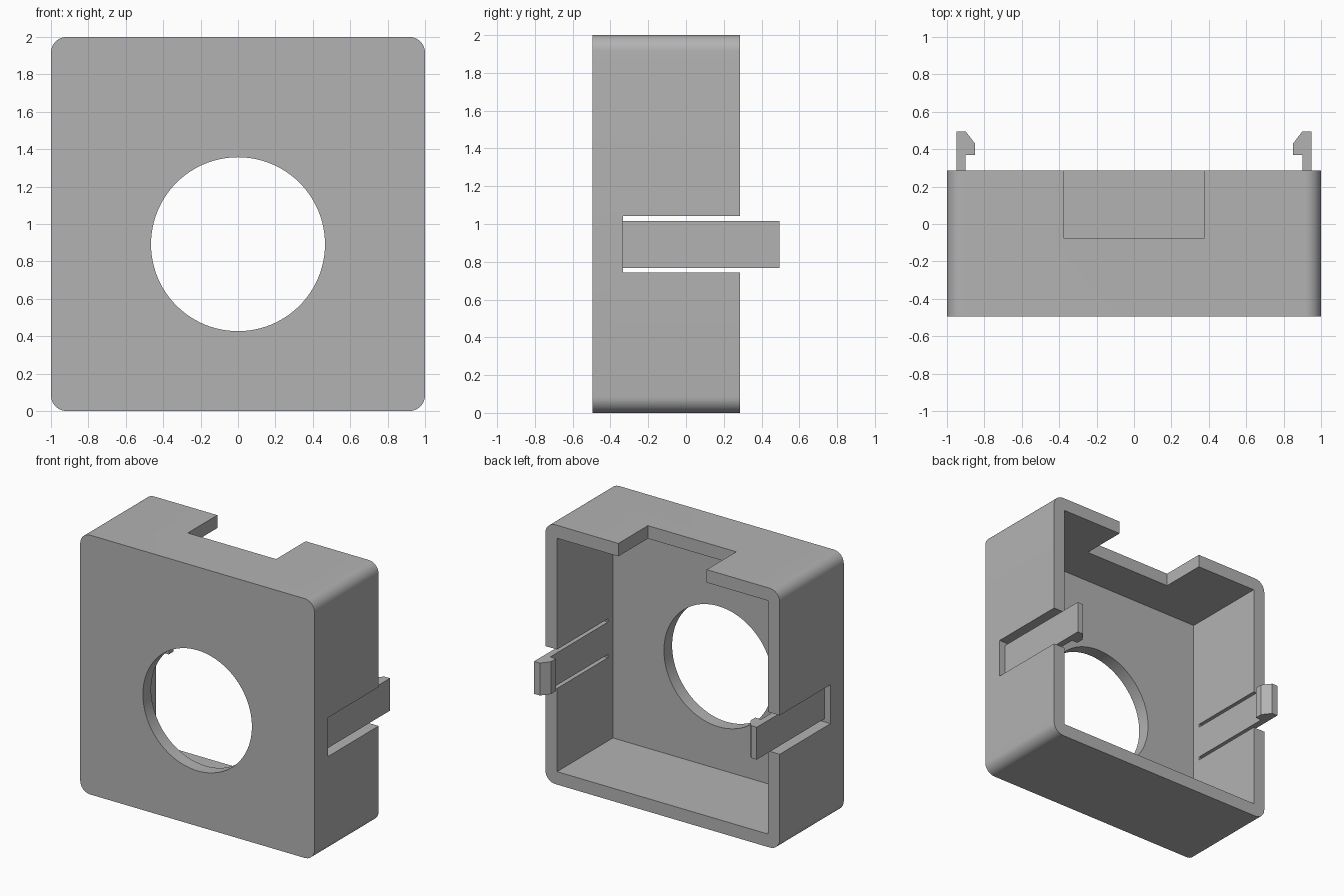
import bpy, bmesh, math

cube = bpy.data.objects.get("Cube")
if cube:
    bpy.data.objects.remove(cube, do_unlink=True)

# Main dimensions
FRONT, BACK, TIP = -0.495, 0.286, 0.495
WALL, RADIUS = 0.1, 0.085
SLOT_Y, SLOT_Z = -0.333, 0.892
HOLE_R = 0.465

grey = bpy.data.materials.new("plain grey")
grey.use_nodes = True
colour = (0.45, 0.45, 0.45, 1)
grey.diffuse_color = colour
grey.node_tree.nodes["Principled BSDF"].inputs["Base Color"].default_value = colour


def prism(name, outline, direction):
    """Extrude a closed outline of 3D points along a direction."""
    bm = bmesh.new()
    face = bm.faces.new([bm.verts.new(p) for p in outline])
    top = bmesh.ops.extrude_face_region(bm, geom=[face])["geom"]
    moved = [v for v in top if isinstance(v, bmesh.types.BMVert)]
    bmesh.ops.translate(bm, verts=moved, vec=direction)
    bmesh.ops.recalc_face_normals(bm, faces=bm.faces)
    mesh = bpy.data.meshes.new(name)
    bm.to_mesh(mesh)
    bm.free()
    mesh.materials.append(grey)
    obj = bpy.data.objects.new(name, mesh)
    bpy.context.collection.objects.link(obj)
    return obj


def box(name, x0, x1, y0, y1, z0, z1):
    outline = [(x0, y0, z0), (x1, y0, z0), (x1, y0, z1), (x0, y0, z1)]
    return prism(name, outline, (0, y1 - y0, 0))


def arc(cx, cz, r, start, sweep, steps, y):
    angles = [start + sweep * i / steps for i in range(steps + 1)]
    return [(cx + r * math.cos(a), y, cz + r * math.sin(a)) for a in angles]


def activate(obj):
    bpy.ops.object.select_all(action="DESELECT")
    obj.select_set(True)
    bpy.context.view_layer.objects.active = obj


# Housing: a block with four rounded long edges
corner = 1 - RADIUS
outline = []
for i, (sx, sz) in enumerate([(1, 1), (-1, 1), (-1, -1), (1, -1)]):
    outline += arc(sx * corner, 1 + sz * corner, RADIUS,
                   i * math.pi / 2, math.pi / 2, 10, FRONT)
housing = prism("housing", outline, (0, BACK - FRONT, 0))

# Cutters: inside, round opening, top notch and side slots
inner = 1 - WALL
cutters = [
    box("cavity_cutter", -inner, inner, FRONT + WALL, 1, WALL, 2 - WALL),
    prism("opening_cutter",
          arc(0, SLOT_Z, HOLE_R, 0, math.tau, 96, FRONT - 0.1)[:-1], (0, 0.3, 0)),
    box("notch_cutter", -0.377, 0.377, -0.074, 1, 1.8, 2.2),
]
for side, label in ((1, "left"), (-1, "right")):
    xs = sorted((side * 0.85, side * 1.1))
    cutters.append(box(label + "_slot_cutter", *xs, SLOT_Y, 1,
                       SLOT_Z - 0.15, SLOT_Z + 0.15))

activate(housing)
for cutter in cutters:
    cutter.hide_render = True
    mod = housing.modifiers.new("cut", "BOOLEAN")
    mod.operation = "DIFFERENCE"
    mod.solver = "EXACT"
    mod.object = cutter
    bpy.ops.object.modifier_apply(modifier=mod.name)
    bpy.data.objects.remove(cutter, do_unlink=True)
bpy.ops.object.shade_smooth_by_angle(angle=math.radians(30))

# Snap clips: thin arms with an inward hook at the tip
hook = [(0.95, SLOT_Y), (0.95, TIP), (0.9, TIP), (0.85, 0.43),
        (0.85, 0.37), (0.9, 0.37), (0.9, SLOT_Y)]
for side, label in ((1, "left"), (-1, "right")):
    prism(label + "_clip", [(side * x, y, SLOT_Z - 0.125) for x, y in hook],
          (0, 0, 0.25))
